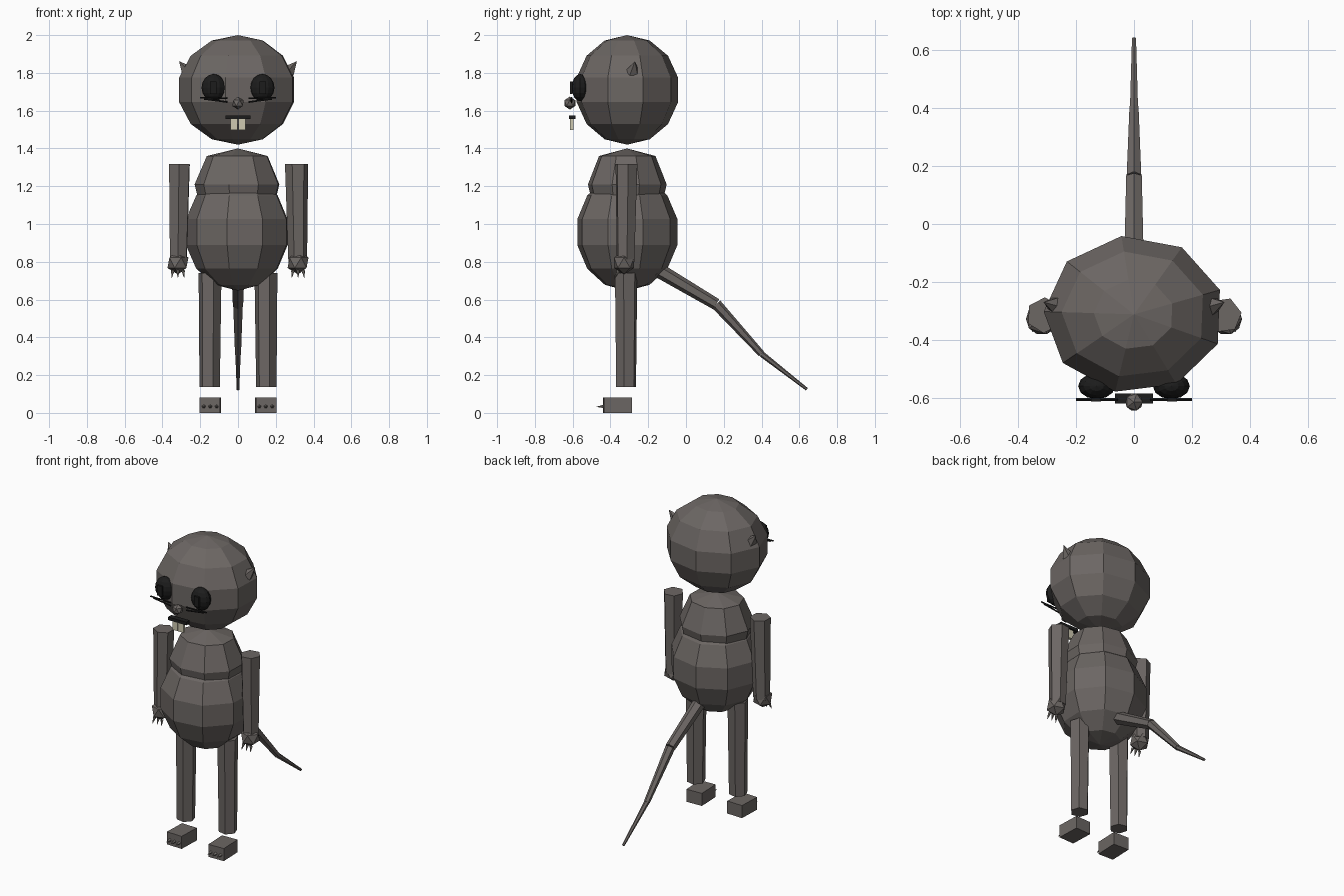
import bpy, bmesh, math
from mathutils import Vector, Matrix

cube = bpy.data.objects.get("Cube")
if cube:
    bpy.data.objects.remove(cube, do_unlink=True)


def material(name, rgb):
    m = bpy.data.materials.new(name)
    m.use_nodes = True
    m.diffuse_color = (*rgb, 1)
    m.node_tree.nodes["Principled BSDF"].inputs["Base Color"].default_value = (*rgb, 1)
    return m


FUR = material("grey_fur", (0.15, 0.134, 0.126))
BLACK = material("black", (0.012, 0.012, 0.012))
CREAM = material("tooth_cream", (0.62, 0.59, 0.44))
CLAW = material("claw_grey", (0.2, 0.185, 0.17))


def finish(bm, name, mat):
    bmesh.ops.recalc_face_normals(bm, faces=bm.faces)
    mesh = bpy.data.meshes.new(name)
    bm.to_mesh(mesh)
    bm.free()
    mesh.materials.append(mat)
    ob = bpy.data.objects.new(name, mesh)
    bpy.context.collection.objects.link(ob)
    return ob


def lathe(name, mat, centre, scale, profile, sides=9, turn=18):
    """Faceted round body from (radius, height) points, closed at both poles."""
    bm = bmesh.new()
    cx, cy, cz = centre
    sx, sy, sz = scale
    rings = []
    for r, h in profile:
        count = sides if r > 0.001 else 1
        ring = []
        for i in range(count):
            a = math.radians(turn) + math.tau * i / sides
            ring.append(bm.verts.new((cx + sx * r * math.cos(a),
                                      cy + sy * r * math.sin(a), cz + sz * h)))
        rings.append(ring)
    for low, high in zip(rings, rings[1:]):
        for i in range(sides):
            j = (i + 1) % sides
            quad = [low[i % len(low)], low[j % len(low)],
                    high[j % len(high)], high[i % len(high)]]
            bm.faces.new(list(dict.fromkeys(quad)))
    return finish(bm, name, mat)


def ball_profile(steps=7):
    return [(math.sin(math.pi * k / steps), math.cos(math.pi * k / steps))
            for k in range(steps + 1)]


def rod(name, mat, a, b, ra, rb, sides=6, turn=0):
    """Tapered prism from a to b."""
    a, b = Vector(a), Vector(b)
    axis = b - a
    bm = bmesh.new()
    rot = axis.to_track_quat('Z', 'Y').to_matrix().to_4x4()
    mat4 = Matrix.Translation((a + b) / 2) @ rot @ Matrix.Rotation(math.radians(turn), 4, 'Z')
    bmesh.ops.create_cone(bm, cap_ends=True, segments=sides, radius1=ra, radius2=rb,
                          depth=axis.length, matrix=mat4)
    return finish(bm, name, mat)


def box(name, mat, centre, size, yaw=0):
    bm = bmesh.new()
    m = (Matrix.Translation(centre) @ Matrix.Rotation(math.radians(yaw), 4, 'Z')
         @ Matrix.Diagonal((*size, 1)))
    bmesh.ops.create_cube(bm, size=1, matrix=m)
    return finish(bm, name, mat)


def pebble(name, mat, centre, radius):
    bm = bmesh.new()
    bmesh.ops.create_icosphere(bm, subdivisions=1, radius=radius,
                               matrix=Matrix.Translation(centre))
    return finish(bm, name, mat)


# Head, chest and belly
MID = -0.312
lathe("head", FUR, (0, MID, 1.71), (0.32, 0.28, 0.29), ball_profile())
lathe("chest", FUR, (0, MID, 0), (1, 0.92, 1),
      [(0, 1.4), (0.165, 1.36), (0.23, 1.21), (0.2, 1.09), (0, 1.0)])
lathe("belly", FUR, (0, MID, 0.957), (0.283, 0.276, 0.31), ball_profile())

# Nose, mouth and teeth
pebble("nose", FUR, (0, -0.615, 1.64), 0.034)
box("mouth", BLACK, (0, -0.603, 1.565), (0.13, 0.034, 0.02))

for side, s in (("left", 1), ("right", -1)):
    box(side + "_tooth", CREAM, (s * 0.021, -0.605, 1.528), (0.037, 0.018, 0.06))

    # Eyes with narrow pupils
    lathe(side + "_eye", BLACK, (s * 0.129, -0.56, 1.722), (0.064, 0.045, 0.072),
          ball_profile(8), 12, 0)
    box(side + "_pupil", BLACK, (s * 0.131, -0.607, 1.722), (0.035, 0.012, 0.065))

    # Whiskers
    for k, (z_in, z_out, reach) in enumerate(((1.665, 1.668, 0.2), (1.645, 1.662, 0.18))):
        rod(f"{side}_whisker_{k}", BLACK, (s * 0.055, -0.606, z_in),
            (s * reach, -0.606, z_out), 0.005, 0.005, 5)

    # Ears
    rod(side + "_ear", FUR, (s * 0.265, -0.283, 1.805), (s * 0.312, -0.27, 1.862),
        0.038, 0.0, 5)

    # Arms and clawed hands
    rod(side + "_arm", FUR, (s * 0.31, -0.315, 1.317), (s * 0.316, -0.32, 0.8),
        0.062, 0.05, 6, 12)
    hand = Vector((s * 0.318, -0.328, 0.795))
    pebble(side + "_hand", FUR, hand, 0.062)
    for k in (-1, 0, 1):
        root = hand + Vector((k * 0.027, -0.03, -0.042))
        rod(f"{side}_hand_claw_{k + 2}", CLAW, root,
            root + Vector((k * 0.006, -0.016, -0.04)), 0.01, 0, 5)

    # Legs
    rod(side + "_leg", FUR, (s * 0.148, -0.317, 0.74), (s * 0.15, -0.317, 0.137),
        0.062, 0.055, 6, 12)

    # Feet with toe claws
    box(side + "_foot", FUR, (s * 0.147, -0.363, 0.044), (0.108, 0.148, 0.074), s * 2)
    for k in (-1, 0, 1):
        x = s * 0.147 + k * 0.034
        rod(f"{side}_toe_claw_{k + 2}", CLAW, (x, -0.43, 0.034), (x, -0.475, 0.032),
            0.012, 0, 5)
    box(side + "_sole", FUR, (s * 0.147, -0.363, 0.004), (0.108, 0.148, 0.008), s * 2)

# Tail in three tapering pieces
tail = [(0, -0.14, 0.752), (0, 0.16, 0.575), (0, 0.4, 0.312), (0, 0.64, 0.125)]
widths = [(0.039, 0.031), (0.029, 0.018), (0.016, 0.008)]
for k, (ra, rb) in enumerate(widths):
    rod(f"tail_{k + 1}", FUR, tail[k], tail[k + 1], ra, rb, 6)
